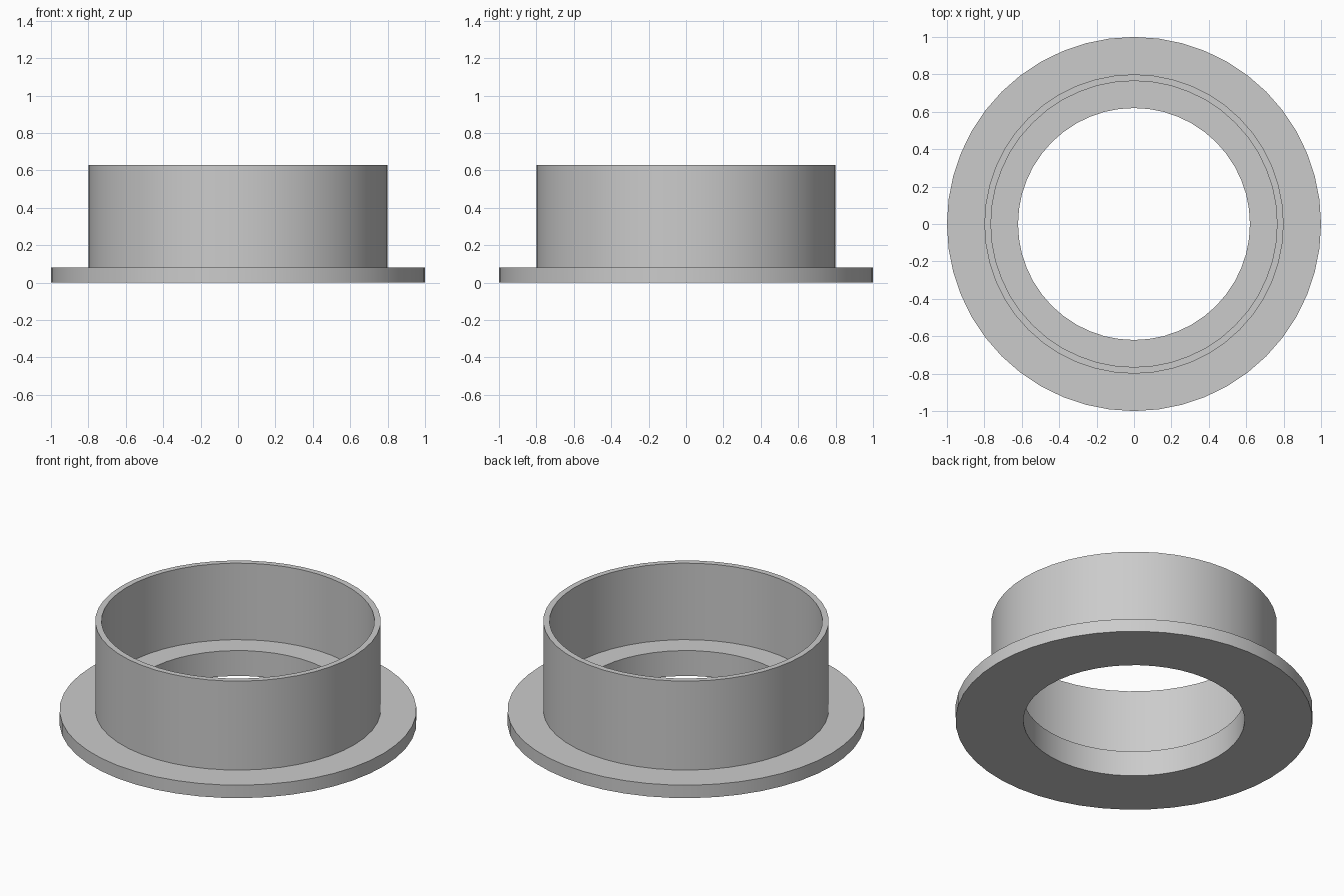
import bpy
import bmesh
import math

cube = bpy.data.objects.get("Cube")
if cube:
    bpy.data.objects.remove(cube, do_unlink=True)

SEGMENTS = 48
GREY = (0.6, 0.6, 0.6, 1.0)

material = bpy.data.materials.new("plain grey")
material.use_nodes = True
material.diffuse_color = GREY
material.node_tree.nodes["Principled BSDF"].inputs["Base Color"].default_value = GREY


def lathe(name, profile):
    """Revolve a closed (radius, height) profile around the z axis."""
    bm = bmesh.new()
    verts = [bm.verts.new((r, 0, z)) for r, z in profile]
    edges = [bm.edges.new((v, verts[(i + 1) % len(verts)])) for i, v in enumerate(verts)]
    bmesh.ops.spin(bm, geom=verts + edges, cent=(0, 0, 0), axis=(0, 0, 1),
                   angle=math.tau, steps=SEGMENTS, use_merge=False)
    bmesh.ops.remove_doubles(bm, verts=bm.verts, dist=0.0005)
    bmesh.ops.recalc_face_normals(bm, faces=bm.faces)
    mesh = bpy.data.meshes.new(name)
    bm.to_mesh(mesh)
    bm.free()
    mesh.materials.append(material)
    obj = bpy.data.objects.new(name, mesh)
    bpy.context.collection.objects.link(obj)
    bpy.ops.object.select_all(action="DESELECT")
    obj.select_set(True)
    bpy.context.view_layer.objects.active = obj
    bpy.ops.object.shade_smooth_by_angle(angle=math.radians(30))
    return obj


# Flange, upright collar, inner seat ledge and through bore in one section
lathe("flanged_collar", [
    (0.62, 0.0), (1.0, 0.0), (1.0, 0.08), (0.80, 0.08),
    (0.80, 0.63), (0.765, 0.63), (0.765, 0.157), (0.62, 0.157),
])
